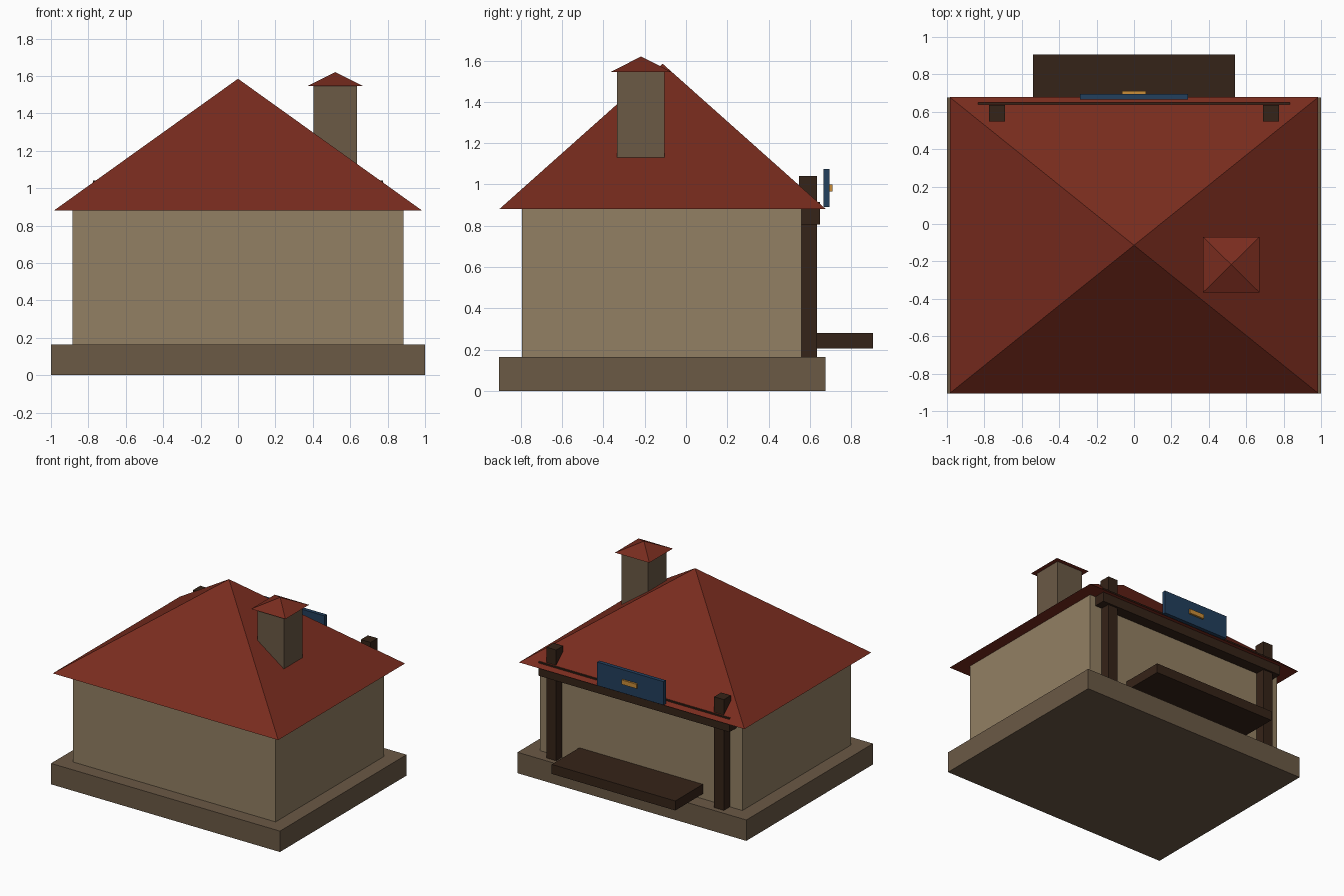
import bpy

if "Cube" in bpy.data.objects:
    bpy.data.objects.remove(bpy.data.objects["Cube"])

def material(name, rgb):
    m = bpy.data.materials.new(name)
    m.diffuse_color = (*rgb, 1)
    m.use_nodes = True
    m.node_tree.nodes["Principled BSDF"].inputs["Base Color"].default_value = m.diffuse_color
    return m

STONE = material("stone", (0.145, 0.1, 0.06))
PLASTER = material("plaster", (0.29, 0.215, 0.125))
TILE = material("roof_tile", (0.19, 0.025, 0.013))
WOOD = material("dark_wood", (0.036, 0.017, 0.009))
BLUE = material("blue_board", (0.016, 0.05, 0.11))
GOLD = material("gold", (0.6, 0.27, 0.04))

def solid(name, verts, faces, mat):
    me = bpy.data.meshes.new(name)
    me.from_pydata(verts, [], faces)
    me.materials.append(mat)
    ob = bpy.data.objects.new(name, me)
    bpy.context.collection.objects.link(ob)
    return ob

def box(name, x, y, z, mat):
    v = [(a, b, c) for c in z for a, b in
         ((x[0], y[0]), (x[1], y[0]), (x[1], y[1]), (x[0], y[1]))]
    f = [(3, 2, 1, 0), (4, 5, 6, 7)]
    f += [(i, (i + 1) % 4, (i + 1) % 4 + 4, i + 4) for i in range(4)]
    return solid(name, v, f, mat)

def pyramid(name, x, y, z, mat):
    v = [(x[0], y[0], z[0]), (x[1], y[0], z[0]), (x[1], y[1], z[0]), (x[0], y[1], z[0]),
         (sum(x) / 2, sum(y) / 2, z[1])]
    f = [(3, 2, 1, 0)] + [(i, (i + 1) % 4, 4) for i in range(4)]
    return solid(name, v, f, mat)

# House body
box("stone_base", (-1, 1), (-0.905, 0.675), (0, 0.165), STONE)
box("walls", (-0.885, 0.885), (-0.795, 0.56), (0.165, 0.88), PLASTER)
pyramid("hip_roof", (-0.985, 0.985), (-0.905, 0.678), (0.88, 1.585), TILE)

# Chimney
box("chimney", (0.405, 0.635), (-0.335, -0.105), (0.88, 1.545), STONE)
pyramid("chimney_cap", (0.37, 0.67), (-0.365, -0.07), (1.545, 1.62), TILE)

# Shop front at the back: posts, beam, counter and sign
for side, s in (("left", -1), ("right", 1)):
    box(side + "_post", sorted((s * 0.69, s * 0.775)), (0.548, 0.635), (0.165, 1.04), WOOD)
box("beam", (-0.835, 0.835), (0.54, 0.65), (0.805, 0.915), WOOD)
box("counter", (-0.54, 0.54), (0.54, 0.905), (0.205, 0.28), WOOD)
box("sign_board", (-0.29, 0.29), (0.665, 0.695), (0.89, 1.075), BLUE)
box("sign_plate", (-0.065, 0.065), (0.69, 0.71), (0.965, 1.0), GOLD)
